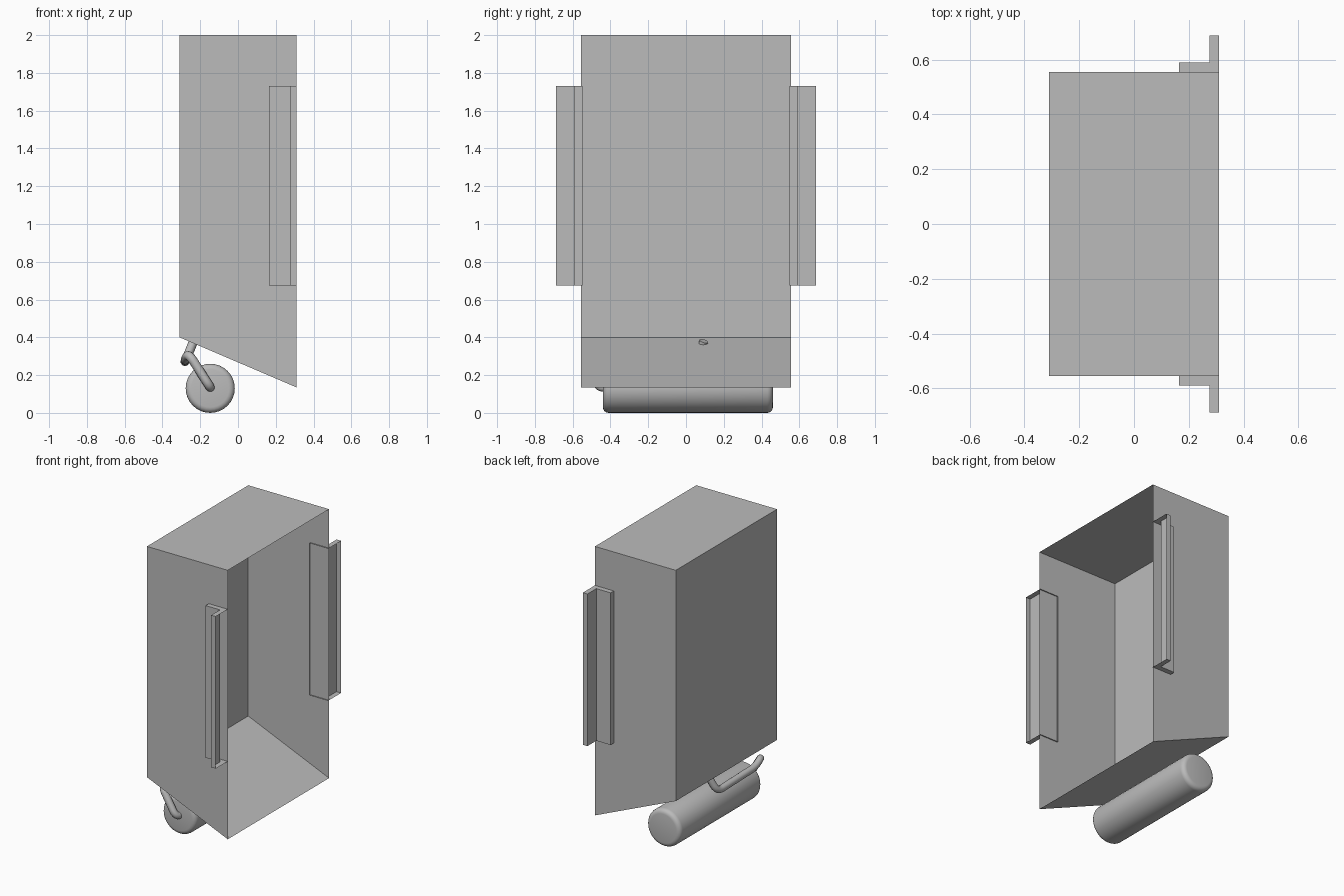
import bpy, bmesh, math
from mathutils import Matrix, Vector

cube = bpy.data.objects.get("Cube")
if cube:
    bpy.data.objects.remove(cube, do_unlink=True)

grey = bpy.data.materials.new("mid_grey")
grey.use_nodes = True
grey.diffuse_color = (0.5, 0.5, 0.5, 1)
grey.node_tree.nodes["Principled BSDF"].inputs["Base Color"].default_value = (0.5, 0.5, 0.5, 1)


def add_object(name, data):
    obj = bpy.data.objects.new(name, data)
    bpy.context.collection.objects.link(obj)
    data.materials.append(grey)
    return obj


def finish(name, bm):
    bmesh.ops.recalc_face_normals(bm, faces=bm.faces)
    mesh = bpy.data.meshes.new(name)
    bm.to_mesh(mesh)
    bm.free()
    return add_object(name, mesh)


def shell(name, profile, a, b, axis, open_edges):
    """Extrude a profile between two end caps, leaving some sides open."""
    bm = bmesh.new()

    def ring(d):
        return [bm.verts.new((u, d, v) if axis == "y" else (u, v, d)) for u, v in profile]

    lo, hi = ring(a), ring(b)
    bm.faces.new(lo)
    bm.faces.new(hi)
    n = len(profile)
    for i in range(n):
        if i not in open_edges:
            j = (i + 1) % n
            bm.faces.new((lo[i], lo[j], hi[j], hi[i]))
    return finish(name, bm)


def smooth(obj):
    bpy.ops.object.select_all(action="DESELECT")
    obj.select_set(True)
    bpy.context.view_layer.objects.active = obj
    bpy.ops.object.shade_smooth_by_angle(angle=math.radians(40))


# Thin-walled tray with a sloping floor, open towards +x
tray = [(-0.31, 0.40), (0.31, 0.135), (0.31, 2.0), (-0.31, 2.0)]
shell("tray", tray, -0.555, 0.555, "y", {1})

# Hollow angle brackets, open at the wall and towards +x
for side, s in (("left", 1), ("right", -1)):
    outline = [(0.165, 0.548), (0.165, 0.59), (0.275, 0.59),
               (0.275, 0.687), (0.31, 0.687), (0.31, 0.548)]
    shell(side + "_bracket", [(x, s * y) for x, y in outline], 0.675, 1.73, "z", {4, 5})

# Roller with rounded ends
bm = bmesh.new()
turn = Matrix.Translation((-0.147, 0.01, 0.13)) @ Matrix.Rotation(math.pi / 2, 4, "X")
bmesh.ops.create_cone(bm, cap_ends=True, segments=32, radius1=0.13, radius2=0.13,
                      depth=0.9, matrix=turn)
rims = [e for e in bm.edges if any(len(f.verts) > 4 for f in e.link_faces)]
bmesh.ops.bevel(bm, geom=rims, offset=0.03, segments=4, profile=0.5, affect="EDGES")
smooth(finish("roller", bm))

# Bent wire frame from the roller axle up into the tray floor
path = [(-0.147, -0.40, 0.135), (-0.147, -0.47, 0.135), (-0.262, -0.46, 0.315),
        (-0.28, -0.36, 0.28), (-0.28, 0.06, 0.27), (-0.235, 0.095, 0.38)]
points = [Vector(p) for p in path]
rounded = [points[0]]
for a, b, c in zip(points, points[1:], points[2:]):
    start = b + (a - b).normalized() * min(0.05, (a - b).length * 0.48)
    end = b + (c - b).normalized() * min(0.05, (c - b).length * 0.48)
    for k in range(6):
        t = k / 5
        rounded.append(start * (1 - t) ** 2 + b * 2 * t * (1 - t) + end * t ** 2)
rounded.append(points[-1])
curve = bpy.data.curves.new("wire_frame", "CURVE")
curve.dimensions = "3D"
curve.bevel_depth = 0.024
curve.bevel_resolution = 3
curve.use_fill_caps = True
spline = curve.splines.new("POLY")
spline.points.add(len(rounded) - 1)
for point, co in zip(spline.points, rounded):
    point.co = (*co, 1)
spline.use_smooth = True
add_object("wire_frame", curve)
